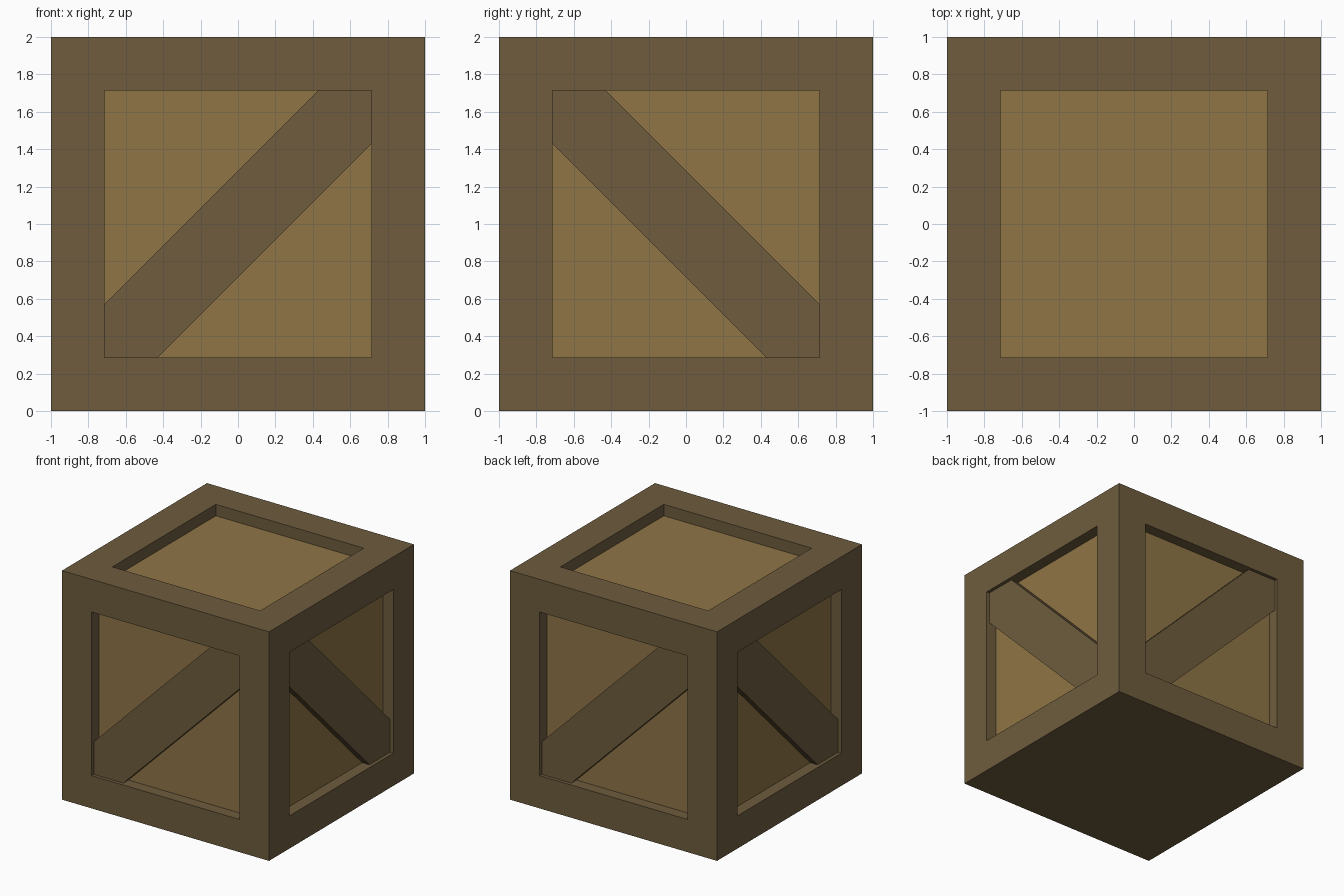
import bpy, bmesh, math
from mathutils import Matrix

if "Cube" in bpy.data.objects:
    bpy.data.objects.remove(bpy.data.objects["Cube"], do_unlink=True)

RIM = 2 / 7            # frame board width
INNER = 1 - RIM        # half size of each opening
RECESS = 0.1           # depth of panels below the frame
BRACE_DROP = 0.03      # depth of braces below the frame


def material(name, rgb):
    mat = bpy.data.materials.new(name)
    mat.use_nodes = True
    color = (*rgb, 1)
    mat.diffuse_color = color
    mat.node_tree.nodes["Principled BSDF"].inputs["Base Color"].default_value = color
    return mat


def add_object(name, bm, mats):
    bmesh.ops.recalc_face_normals(bm, faces=bm.faces)
    mesh = bpy.data.meshes.new(name)
    bm.to_mesh(mesh)
    bm.free()
    for mat in mats:
        mesh.materials.append(mat)
    obj = bpy.data.objects.new(name, mesh)
    bpy.context.collection.objects.link(obj)
    return obj


dark_wood = material("dark wood", (0.156, 0.107, 0.048))
light_wood = material("light wood", (0.275, 0.178, 0.061))

# Crate body: a cube with recessed panels on every face but the bottom
bm = bmesh.new()
bmesh.ops.create_cube(bm, size=2, matrix=Matrix.Translation((0, 0, 1)))
bm.normal_update()
panels = [f for f in bm.faces if f.normal.z > -0.5]
bmesh.ops.inset_individual(bm, faces=panels, thickness=RIM, use_even_offset=True)
bm.normal_update()
bmesh.ops.inset_individual(bm, faces=panels, thickness=0, depth=-RECESS)
for face in panels:
    face.material_index = 1
add_object("crate_body", bm, [dark_wood, light_wood])


# Diagonal brace: a board clipped to the opening, mirrored on the side walls
def brace(name, turn, flip):
    cut = INNER - RIM
    half = [(INNER, INNER), (cut, INNER), (-INNER, -cut)]
    outline = half + [(-x, -z) for x, z in half]
    bm = bmesh.new()
    face = bm.faces.new([bm.verts.new((x * flip, RECESS - 1, z)) for x, z in outline])
    front = bmesh.ops.extrude_face_region(bm, geom=[face])
    verts = [v for v in front["geom"] if isinstance(v, bmesh.types.BMVert)]
    bmesh.ops.translate(bm, verts=verts, vec=(0, BRACE_DROP - RECESS, 0))
    place = Matrix.Translation((0, 0, 1)) @ Matrix.Rotation(turn, 4, "Z")
    bmesh.ops.transform(bm, matrix=place, verts=bm.verts)
    add_object(name, bm, [dark_wood])


for i, side in enumerate(("front", "left", "back", "right")):
    brace(side + "_brace", i * math.pi / 2, 1 if i % 2 == 0 else -1)
